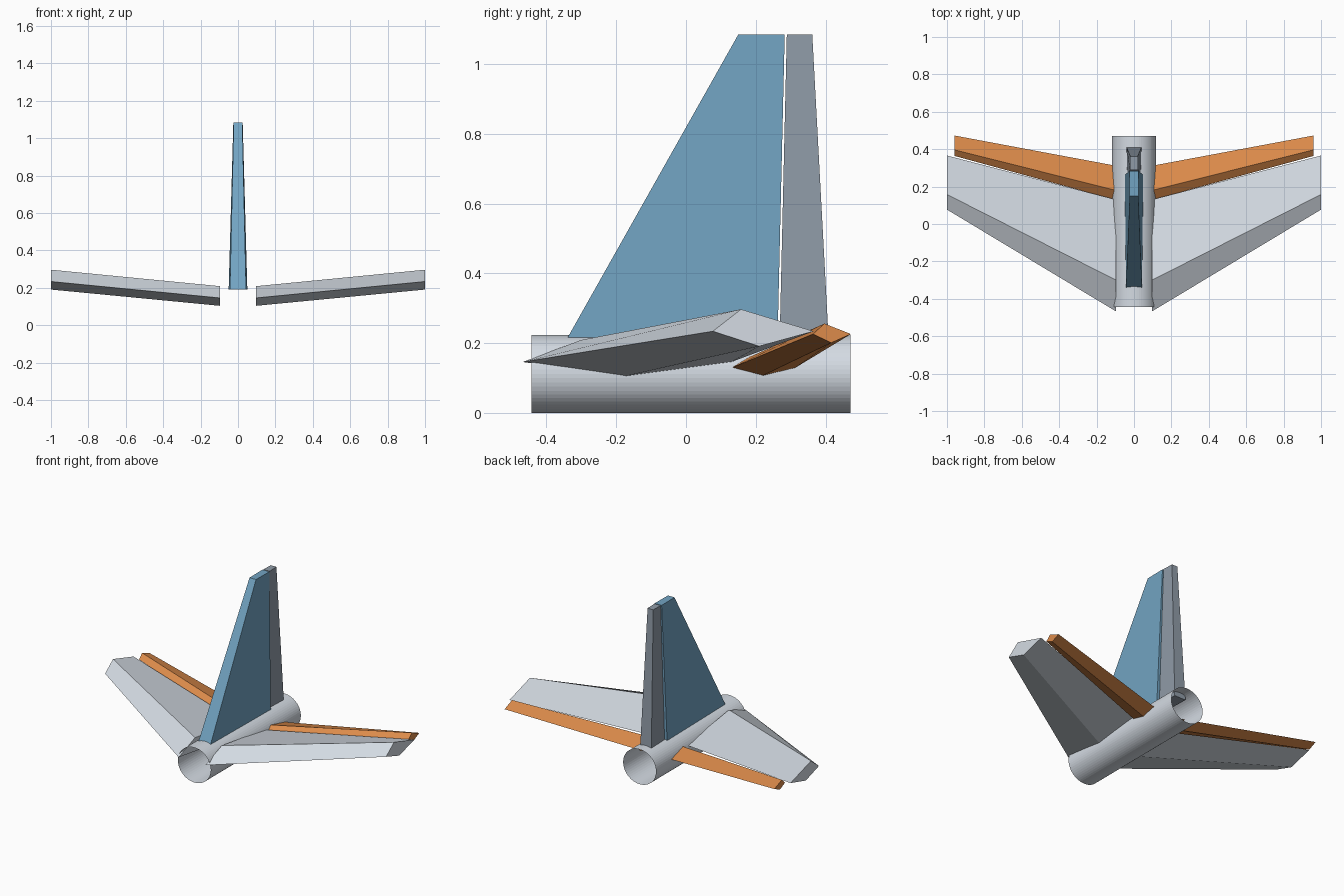
import bpy, bmesh, math
from mathutils import Matrix

old = bpy.data.objects.get("Cube")
if old:
    bpy.data.objects.remove(old, do_unlink=True)


def material(name, rgb):
    m = bpy.data.materials.new(name)
    m.use_nodes = True
    m.diffuse_color = (*rgb, 1)
    m.node_tree.nodes["Principled BSDF"].inputs["Base Color"].default_value = (*rgb, 1)
    return m


light_grey = material("light grey", (0.66, 0.71, 0.77))
blue = material("fin blue", (0.17, 0.37, 0.54))
mid_grey = material("rudder grey", (0.28, 0.33, 0.39))
orange = material("orange", (0.72, 0.26, 0.07))


def add_object(name, bm, mat):
    bmesh.ops.recalc_face_normals(bm, faces=bm.faces)
    mesh = bpy.data.meshes.new(name)
    bm.to_mesh(mesh)
    bm.free()
    mesh.materials.append(mat)
    obj = bpy.data.objects.new(name, mesh)
    bpy.context.collection.objects.link(obj)
    return obj


def loft(name, root, tip, mat):
    """Solid panel between a root section and a tip section."""
    bm = bmesh.new()
    a, b = ([bm.verts.new(p) for p in ring] for ring in (root, tip))
    n = len(a)
    bm.faces.new(a)
    bm.faces.new(b)
    for i in range(n):
        j = (i + 1) % n
        bm.faces.new((a[i], a[j], b[j], b[i]))
    return add_object(name, bm, mat)


def diamond(x, lead, trail, z, up, down, ridge, keel):
    """Four-point aerofoil section; ridge and keel are chord fractions."""
    chord = trail - lead
    return [(x, lead, z), (x, lead + ridge * chord, z + up),
            (x, trail, z), (x, lead + keel * chord, z - down)]


def slab(z, lead, trail, w_lead, w_trail):
    """Level four-sided section of an upright panel."""
    return [(-w_lead, lead, z), (w_lead, lead, z),
            (w_trail, trail, z), (-w_trail, trail, z)]


# Open fuselage tube
bm = bmesh.new()
bmesh.ops.create_cone(bm, cap_ends=False, segments=56, radius1=1, radius2=1, depth=0.915)
bm.transform(Matrix.Translation((0, 0.014, 0.112))
             @ Matrix.Diagonal((0.117, 1, 0.112, 1))
             @ Matrix.Rotation(math.pi / 2, 4, 'X'))
add_object("fuselage_tube", bm, light_grey)

# Swept tailplanes and their elevators
for side, s in (("left", 1), ("right", -1)):
    loft(side + "_stabilizer",
         diamond(s * 0.095, -0.468, 0.13, 0.146, 0.063, 0.042, 0.28, 0.48),
         diamond(s * 1.0, 0.077, 0.366, 0.234, 0.063, 0.043, 0.28, 0.46), light_grey)
    loft(side + "_elevator",
         diamond(s * 0.095, 0.128, 0.311, 0.128, 0.031, 0.023, 0.28, 0.48),
         diamond(s * 0.96, 0.364, 0.473, 0.226, 0.03, 0.025, 0.3, 0.48), orange)

# Upright fin and rudder
loft("fin", slab(0.19, -0.354, 0.262, 0.043, 0.05),
     slab(1.085, 0.15, 0.283, 0.023, 0.025), blue)
loft("rudder", slab(0.19, 0.268, 0.41, 0.036, 0.04),
     slab(1.085, 0.289, 0.362, 0.022, 0.02), mid_grey)
